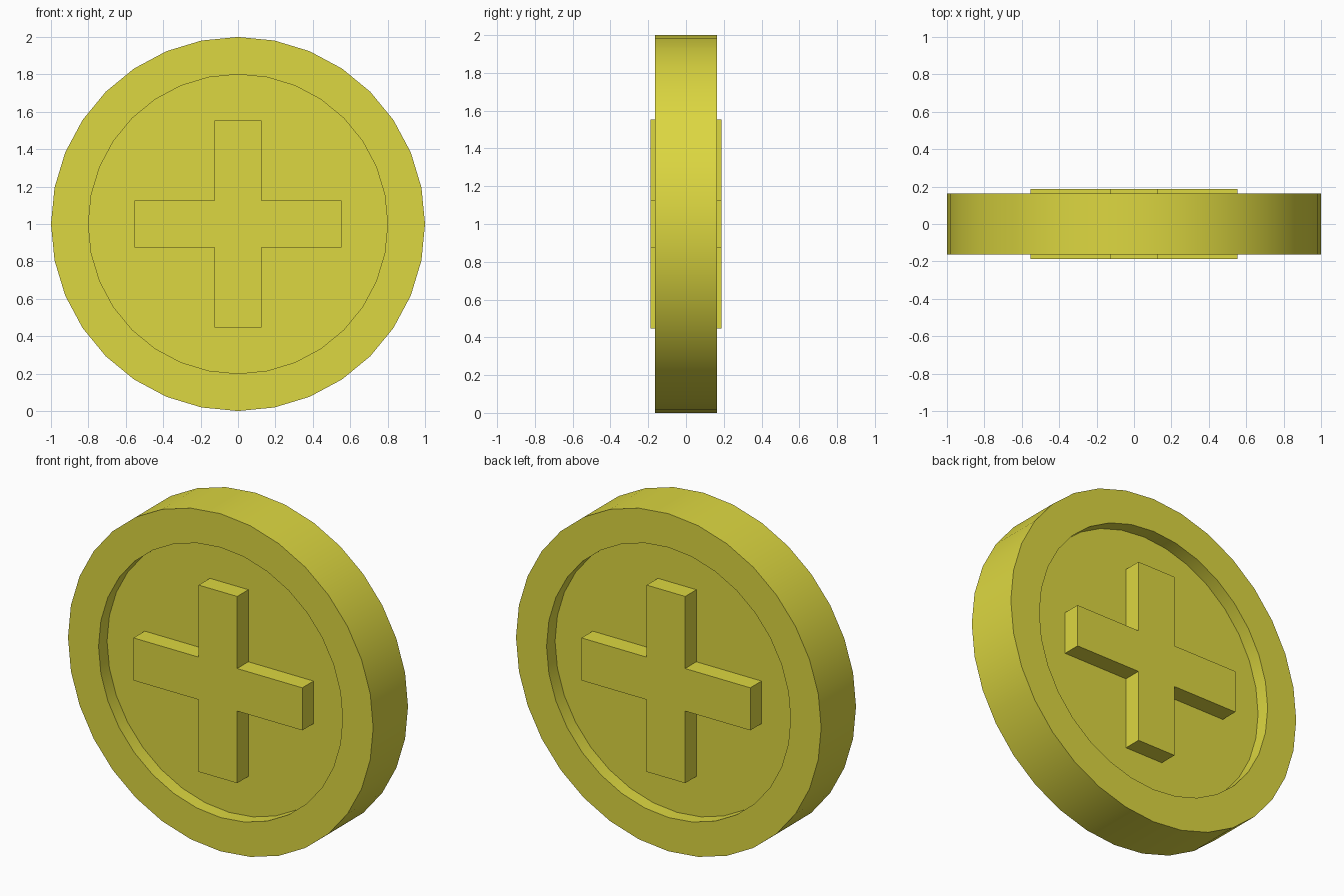
import bpy
import bmesh
from math import pi, radians
from mathutils import Matrix, Vector

default_cube = bpy.data.objects.get("Cube")
if default_cube:
    bpy.data.objects.remove(default_cube, do_unlink=True)

SIDES = 32
RADIUS, INNER = 1.0, 0.8
RIM, FLOOR, EMBLEM = 0.163, 0.083, 0.188   # half depths along y
ARM, HALF_WIDTH = 0.553, 0.126
CENTRE = Vector((0, 0, RADIUS))

gold = bpy.data.materials.new("yellow_gold")
gold.use_nodes = True
colour = (0.72, 0.68, 0.052, 1)
gold.diffuse_color = colour
gold.node_tree.nodes["Principled BSDF"].inputs["Base Color"].default_value = colour


def finish(bm, name):
    """Turn a bmesh into a named, coloured object."""
    bmesh.ops.recalc_face_normals(bm, faces=bm.faces)
    mesh = bpy.data.meshes.new(name)
    bm.to_mesh(mesh)
    bm.free()
    mesh.materials.append(gold)
    obj = bpy.data.objects.new(name, mesh)
    obj.location = CENTRE
    bpy.context.collection.objects.link(obj)
    return obj


# Coin body: half profile with a raised rim on both faces, spun about y
bm = bmesh.new()
half = [(0, FLOOR), (INNER, FLOOR), (INNER, RIM), (RADIUS, RIM)]
profile = half + [(r, -y) for r, y in reversed(half)]
verts = [bm.verts.new((0, y, r)) for r, y in profile]
edges = [bm.edges.new(pair) for pair in zip(verts, verts[1:])]
bmesh.ops.spin(bm, geom=verts + edges, cent=(0, 0, 0), axis=(0, 1, 0),
               angle=2 * pi, steps=SIDES)
bmesh.ops.remove_doubles(bm, verts=bm.verts, dist=0.0001)
# Merge each recessed floor into one flat face
bmesh.ops.dissolve_limit(bm, angle_limit=radians(1), verts=bm.verts, edges=bm.edges)
body = finish(bm, "coin_body")
bpy.ops.object.select_all(action='DESELECT')
body.select_set(True)
bpy.context.view_layer.objects.active = body
bpy.ops.object.shade_smooth_by_angle(angle=radians(30))

# Plus emblem: one quarter outline turned four times, extruded through the coin
bm = bmesh.new()
corner = [(HALF_WIDTH, HALF_WIDTH), (HALF_WIDTH, ARM), (-HALF_WIDTH, ARM)]
outline = [Matrix.Rotation(turn * pi / 2, 4, 'Y') @ Vector((x, -EMBLEM, z))
           for turn in range(4) for x, z in reversed(corner)]
face = bm.faces.new([bm.verts.new(p) for p in outline])
extruded = bmesh.ops.extrude_face_region(bm, geom=[face], use_keep_orig=True)
bmesh.ops.translate(bm, vec=(0, 2 * EMBLEM, 0),
                    verts=[v for v in extruded["geom"] if isinstance(v, bmesh.types.BMVert)])
finish(bm, "plus_emblem")
